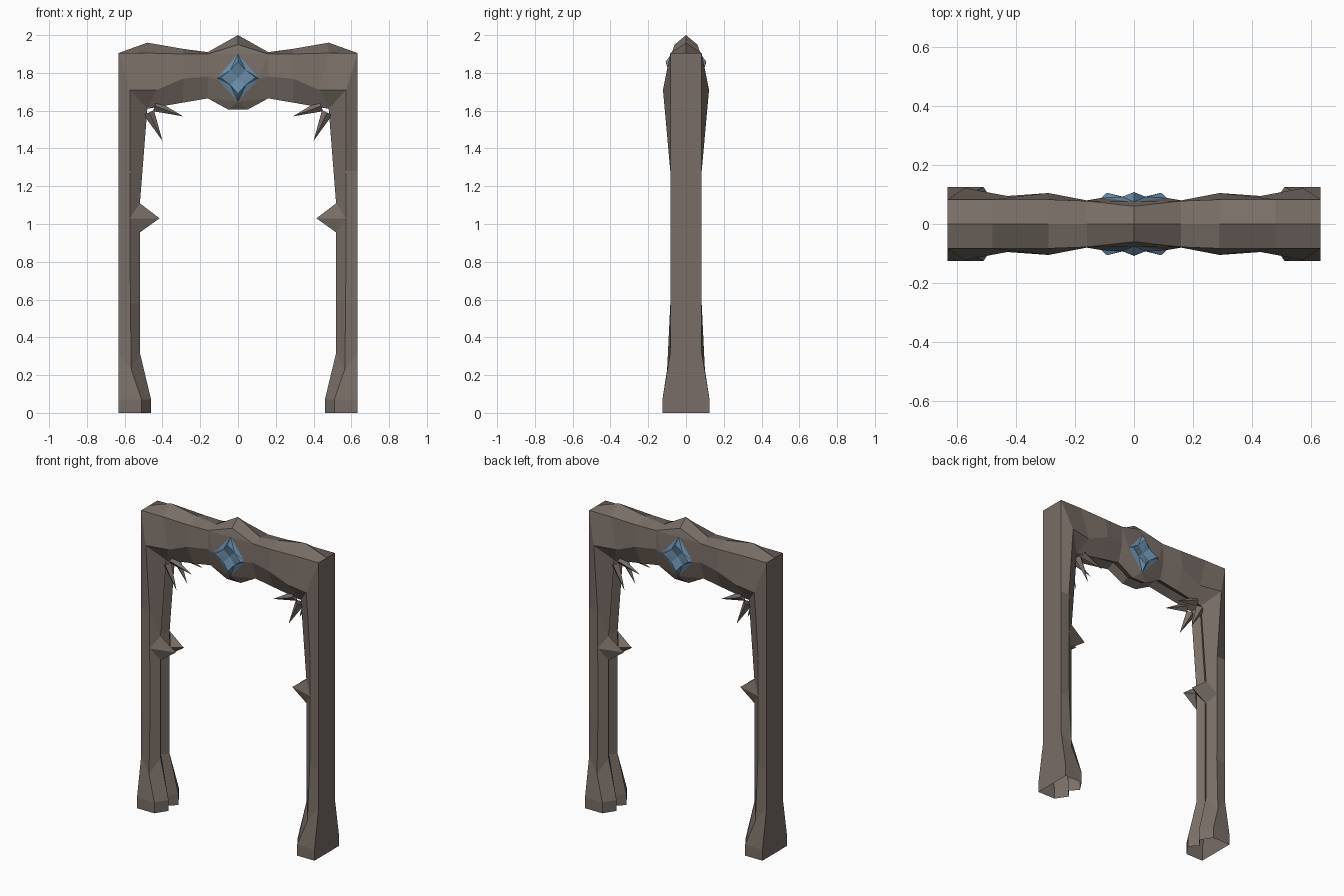
import bpy, bmesh
from mathutils import Vector

if "Cube" in bpy.data.objects:
    bpy.data.objects.remove(bpy.data.objects["Cube"])


def material(name, rgb):
    m = bpy.data.materials.new(name)
    m.diffuse_color = (*rgb, 1)
    m.use_nodes = True
    m.node_tree.nodes["Principled BSDF"].inputs["Base Color"].default_value = m.diffuse_color
    return m


wood = material("weathered_brown", (0.19, 0.155, 0.135))
blue = material("blue_crystal", (0.14, 0.26, 0.39))


def build(name, faces, mat):
    """Make a part from its +x, front quarter; the other quarters are mirrored."""
    bm = bmesh.new()
    for sx in (1, -1):
        for sy in (-1, 1):
            for f in faces:
                bm.faces.new([bm.verts.new((sx * x, sy * y, z)) for x, y, z in f])
    bmesh.ops.remove_doubles(bm, verts=bm.verts, dist=0.0005)
    bmesh.ops.dissolve_degenerate(bm, edges=bm.edges, dist=0.0005)
    bmesh.ops.recalc_face_normals(bm, faces=bm.faces)
    me = bpy.data.meshes.new(name)
    bm.to_mesh(me)
    bm.free()
    me.materials.append(mat)
    ob = bpy.data.objects.new(name, me)
    bpy.context.collection.objects.link(ob)
    return ob


def loft(stations):
    faces = []
    for a, b in zip(stations, stations[1:]):
        for i in range(len(a) - 1):
            q = [a[i], a[i + 1], b[i + 1], b[i]]
            u = [p for k, p in enumerate(q) if p not in q[:k]]
            if len(u) > 2:
                faces.append(u)
    return faces


# Posts: outer centre, outer edge, front ridge, inner lip, groove
def post(z, y, ridge, lip, groove):
    return [(.633, 0, z), (.633, y, z), ridge, lip, groove]


posts = [
    post(0, .125, (.51, .125, 0), (.46, .05, 0), (.51, 0, 0)),
    post(.07, .125, (.51, .125, .07), (.46, .05, .07), (.51, 0, .07)),
    post(.32, .083, (.565, .1, .23), (.52, .045, .32), (.55, 0, .32)),
    post(.58, .083, (.57, .083, .58), (.52, .045, .58), (.55, 0, .58)),
    post(1.28, .083, (.573, .083, 1.28), (.52, .045, 1.1), (.55, 0, 1.1)),
    post(1.905, .083, (.573, .122, 1.71), (.48, .045, 1.61), (.51, 0, 1.64)),
]
build("posts", loft(posts), wood)

# Lintel from the corner to the central boss
side = [(.16, 0, 1.91), (.16, .078, 1.9), (.16, .08, 1.78), (.16, .05, 1.665), (.16, 0, 1.69)]
lintel = [
    posts[-1],
    [(.48, 0, 1.96), (.48, .083, 1.905), (.43, .095, 1.71), (.48, .045, 1.61), (.51, 0, 1.64)],
    [(.29, 0, 1.927), (.29, .083, 1.9), (.29, .105, 1.77), (.29, .05, 1.643), (.29, 0, 1.67)],
    side,
]
build("lintel", loft(lintel), wood)

# Boss with a diamond-shaped seat for the gem
o16, b16, c16, d16, e16 = side
o0, b0 = (0, 0, 2.0), (0, .06, 1.95)
d5, d0, e5, e0 = (.05, .045, 1.605), (0, .045, 1.605), (.05, 0, 1.63), (0, 0, 1.63)
top, edge, low = (0, .075, 1.9), (.112, .088, 1.77), (0, .075, 1.648)
build("boss", [
    [o16, o0, b0, b16], [b0, top, b16], [b16, top, edge], [b16, edge, c16],
    [c16, edge, d16], [d16, edge, low], [d16, low, d5], [d5, low, d0],
    [d16, d5, e5, e16], [d5, d0, e0, e5], [top, low, edge],
], wood)

# Gems: raised points around a sunken star
up, out, dn, mid = (0, .108, 1.86), (.092, .106, 1.775), (0, .108, 1.69), (0, .083, 1.775)
u, l = (.04, .092, 1.815), (.04, .092, 1.735)
build("gems", [
    [top, up, u], [top, u, edge], [edge, u, out],
    [edge, out, l], [edge, l, low], [low, l, dn],
    [up, mid, u], [u, mid, out], [out, mid, l], [l, mid, dn],
], blue)

# Studs halfway up the posts
f, t, p, b, g = (.572, .083, 1.03), (.52, .045, 1.11), (.415, .04, 1.03), (.52, .045, .955), (.48, 0, 1.03)
build("studs", [[f, t, p], [f, p, b], [t, g, p], [p, g, b]], wood)


# Spikes under the corners
def spike(base, tip, r):
    base, tip = Vector(base), Vector(tip)
    d = (tip - base).normalized()
    n = d.cross(Vector((0, 1, 0))).normalized() * r
    w = Vector((0, r * .8, 0))
    ring = [base + n, base + w, base - n, base - w]
    return [[tuple(ring[i]), tuple(ring[(i + 1) % 4]), tuple(tip)] for i in range(4)]


build("spikes", spike((.472, .045, 1.59), (.4, .055, 1.44), .03)
      + spike((.44, .045, 1.625), (.29, .055, 1.57), .03), wood)
